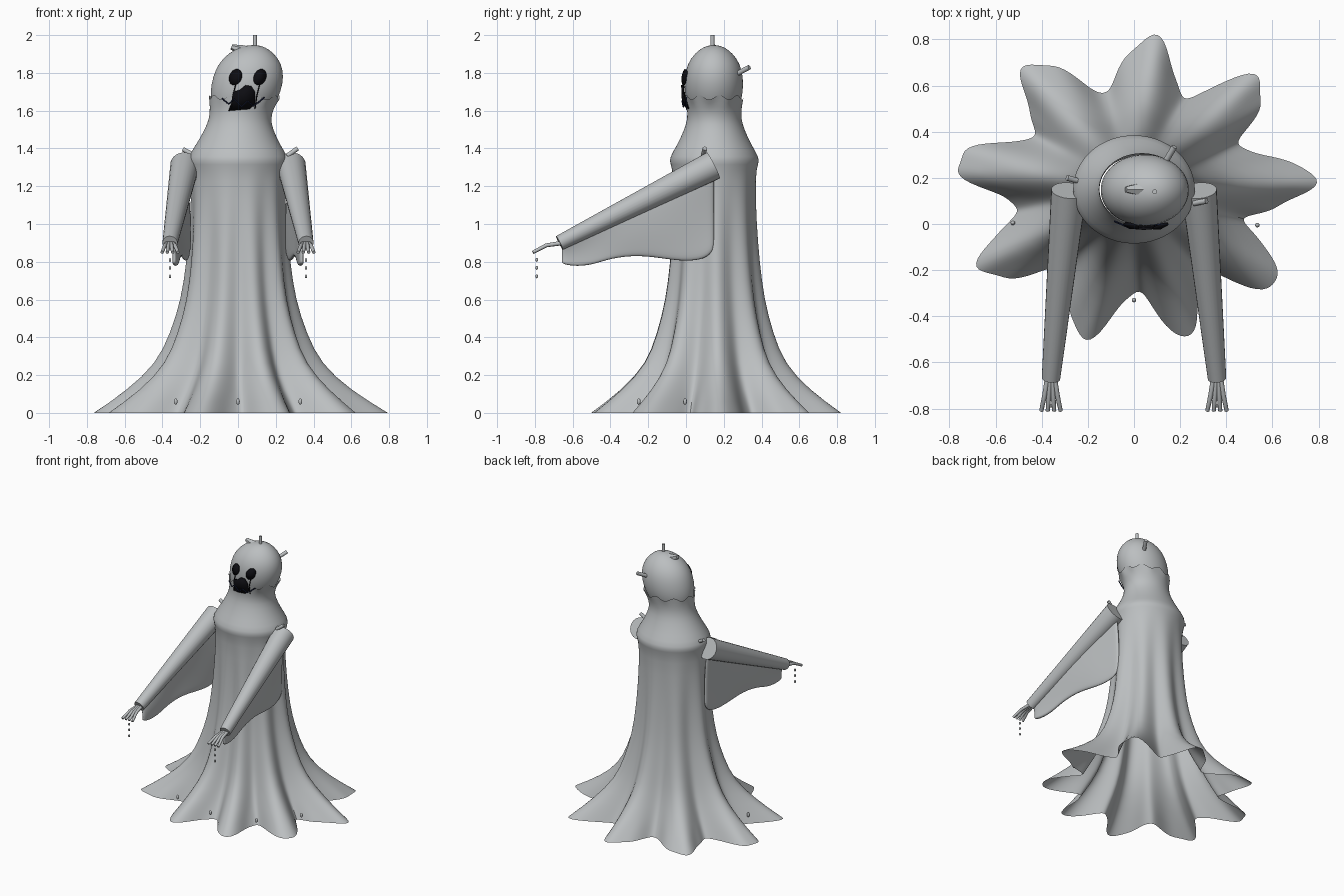
import bpy, bmesh, math
from mathutils import Vector

cube = bpy.data.objects.get("Cube")
if cube:
    bpy.data.objects.remove(cube)


def material(name, rgb):
    m = bpy.data.materials.new(name)
    m.use_nodes = True
    m.diffuse_color = (*rgb, 1)
    m.node_tree.nodes["Principled BSDF"].inputs["Base Color"].default_value = (*rgb, 1)
    return m


CLOTH = material("pale grey cloth", (0.5, 0.52, 0.53))
BLACK = material("black", (0.004, 0.004, 0.006))
BLUE = material("dark blue thread", (0.01, 0.015, 0.05))


def finish(name, bm, mat, subdivide=0, thickness=0):
    bmesh.ops.recalc_face_normals(bm, faces=bm.faces)
    me = bpy.data.meshes.new(name)
    bm.to_mesh(me)
    bm.free()
    me.materials.append(mat)
    me.shade_smooth()
    me.set_sharp_from_angle(angle=math.radians(45))
    ob = bpy.data.objects.new(name, me)
    bpy.context.collection.objects.link(ob)
    if thickness:
        mod = ob.modifiers.new("thickness", 'SOLIDIFY')
        mod.thickness = thickness
        mod.offset = 0
    if subdivide:
        mod = ob.modifiers.new("smooth", 'SUBSURF')
        mod.levels = mod.render_levels = subdivide
    return ob


def loft(name, rows, mat, closed=True, cap=False, **kw):
    """Skin a list of equally long point rows."""
    bm = bmesh.new()
    vs = [[bm.verts.new(p) for p in row] for row in rows]
    n = len(rows[0])
    for a, b in zip(vs, vs[1:]):
        for i in range(n if closed else n - 1):
            j = (i + 1) % n
            bm.faces.new((a[i], a[j], b[j], b[i]))
    if cap:
        bm.faces.new(vs[-1])
    return finish(name, bm, mat, **kw)


def cone(name, a, b, r1, r2, mat=CLOTH, sides=16):
    a, b = Vector(a), Vector(b)
    bm = bmesh.new()
    bmesh.ops.create_cone(bm, cap_ends=True, segments=sides, radius1=r1, radius2=r2, depth=(b - a).length)
    bm.transform((b - a).to_track_quat('Z', 'Y').to_matrix().to_4x4())
    bmesh.ops.translate(bm, verts=bm.verts, vec=(a + b) / 2)
    return finish(name, bm, mat)


def bead(name, at, r, stretch, mat=CLOTH):
    bm = bmesh.new()
    bmesh.ops.create_uvsphere(bm, u_segments=10, v_segments=8, radius=r)
    bmesh.ops.scale(bm, verts=bm.verts, vec=(1, 1, stretch))
    bmesh.ops.translate(bm, verts=bm.verts, vec=at)
    return finish(name, bm, mat)


def tube(name, pts, r, mat=CLOTH, taper=1.0):
    cu = bpy.data.curves.new(name, 'CURVE')
    cu.dimensions = '3D'
    cu.bevel_depth, cu.bevel_resolution, cu.use_fill_caps = r, 2, True
    sp = cu.splines.new('POLY')
    sp.points.add(len(pts) - 1)
    for i, (p, q) in enumerate(zip(sp.points, pts)):
        p.co = (*q, 1)
        p.radius = 1 + (taper - 1) * i / (len(pts) - 1)
    cu.materials.append(mat)
    ob = bpy.data.objects.new(name, cu)
    bpy.context.collection.objects.link(ob)


# Gown: nine folds that flare into a pointed hem
TIPS = [3.5, 46.6, 84, 125.5, 169.4, 212, 254.6, 287, 321.6, 363.5]


def fold(deg):
    deg = (deg - TIPS[0]) % 360 + TIPS[0]
    for a, b in zip(TIPS, TIPS[1:]):
        if deg <= b:
            return 0.5 + 0.5 * math.cos(2 * math.pi * (deg - a) / (b - a))
    return 1


# height, centre x, fold radius, valley radius, depth ratio
GOWN = [(0, 0, .785, .51, .85), (.12, 0, .60, .43, .85), (.26, 0, .44, .355, .85),
        (.42, 0, .365, .31, .86), (.6, 0, .305, .27, .87), (.8, 0, .277, .25, .87),
        (1.0, 0, .258, .243, .87), (1.26, 0, .245, .243, .88), (1.32, 0, .262, .262, .89),
        (1.35, 0, .268, .268, .89), (1.42, 0, .222, .222, .88), (1.5, .005, .18, .18, .88),
        (1.56, .01, .161, .161, .87), (1.62, .022, .17, .17, .85), (1.67, .034, .187, .187, .84)]
SEG = 144
rows = []
for k, (z, cx, outer, inner, depth) in enumerate(GOWN):
    row = []
    for i in range(SEG):
        deg = 360 * i / SEG
        a = math.radians(deg)
        r = inner + (outer - inner) * fold(deg)
        h = z
        if k == 0:
            r += 0.012 * math.sin(23 * a) + 0.01 * math.sin(31 * a + 1)
        if k == len(GOWN) - 1:
            h += 0.012 * math.sin(9 * a)
        row.append((cx + r * math.cos(a), .15 + r * depth * math.sin(a), h))
    rows.append(row)
loft("gown", rows, CLOTH, subdivide=1)

# Head: tilted egg
HEAD = [(1.55, .01, .12), (1.62, .022, .165), (1.7, .04, .188), (1.78, .055, .188),
        (1.85, .063, .167), (1.905, .07, .12), (1.938, .078, .065), (1.947, .08, .02)]
loft("head", [[(cx + r * math.cos(t * math.tau / 48), .147 + .83 * r * math.sin(t * math.tau / 48), z)
               for t in range(48)] for z, cx, r in HEAD], CLOTH, cap=True, subdivide=1)


def face_point(x, z, lift):
    """Point on the front of the head, lifted outward."""
    for (z0, c0, r0), (z1, c1, r1) in zip(HEAD, HEAD[1:]):
        if z0 <= z <= z1:
            t = (z - z0) / (z1 - z0)
            c, r = c0 + t * (c1 - c0), r0 + t * (r1 - r0)
            return (x, .147 - .83 * math.sqrt(max(r * r - (x - c) ** 2, 0)) - lift, z)


def face_patch(name, outline):
    bm = bmesh.new()
    n = len(outline)
    mid = bm.verts.new(face_point(sum(p[0] for p in outline) / n, sum(p[1] for p in outline) / n, .018))
    rim = [bm.verts.new(face_point(x, z, .012)) for x, z in outline]
    for i in range(n):
        bm.faces.new((mid, rim[i], rim[(i + 1) % n]))
    finish(name, bm, BLACK, thickness=.009)


# Face: eyes, mouth and loose threads
for side, ex in (("right", -.012), ("left", .115)):
    face_patch(side + "_eye", [(ex + .033 * math.cos(t * math.tau / 14) + .008 * math.sin(t * math.tau / 14),
                                1.777 + .042 * math.sin(t * math.tau / 14)) for t in range(14)])
    tube(side + "_eye_thread", [face_point(ex + d, z, .014) for d, z in
                                ((0, 1.74), (-.015, 1.68), (-.025, 1.61))], .003, BLACK)
face_patch("mouth", [(-.05, 1.6), (.0, 1.605), (.06, 1.61), (.09, 1.64), (.09, 1.7), (.07, 1.73),
                     (.04, 1.735), (.01, 1.71), (-.025, 1.7), (-.03, 1.65)])
tube("mouth_thread", [face_point(x, z, .024) for x, z in
                      ((-.085, 1.665), (-.05, 1.635), (-.02, 1.66), (.02, 1.62), (.05, 1.65),
                       (.08, 1.625), (.11, 1.645), (.14, 1.67))], .004, BLUE)

# Pegs and flap on the head
cone("crown_peg", (.09, .14, 1.92), (.09, .14, 2.0), .01, .01)
cone("back_peg", (.13, .26, 1.79), (.175, .335, 1.83), .013, .013)
cone("crown_flap", (.03, .15, 1.915), (-.035, .15, 1.938), .032, .014, sides=6)

# Arms, draped sleeves and hands
DRAPE = [(-.66, .79), (-.6, .775), (-.5, .78), (-.4, .818), (-.25, .835),
         (-.1, .812), (0, .8), (.1, .81), (.15, .86)]
for side, s in (("right", -1), ("left", 1)):
    shoulder, wrist = Vector((s * .282, .145, 1.31)), Vector((s * .36, -.67, .9))
    cone(side + "_arm", shoulder, wrist, .077, .04, sides=24)
    sheet = []
    for t in (0, .3, .6, .85, 1):
        row = []
        for y, low in DRAPE:
            p = shoulder.lerp(wrist, (.145 - y) / .815)
            bulge = .012 * math.sin(math.pi * t) * math.sin(8 * y)
            row.append((p.x - s * (.02 * t + bulge), y, p.z + t * (low - p.z)))
        sheet.append(row)
    loft(side + "_sleeve_drape", sheet, CLOTH, closed=False, subdivide=2, thickness=.025)
    for i in range(4):
        d = i - 1.5
        tube(f"{side}_finger_{i + 1}", [(s * .36 + d * .008, -.65, .9), (s * .36 + d * .018, -.74, .887),
                                        (s * .36 + d * .028, -.81, .85)], .012, taper=.75)
    for z in (.81, .768, .723):
        bead(f"{side}_hand_drip", (s * .36, -.79, z), .007, 1.5)

# Shoulder pegs
cone("right_shoulder_peg", (-.235, .185, 1.365), (-.29, .2, 1.395), .012, .012)
cone("left_shoulder_peg", (.26, .09, 1.36), (.315, .1, 1.4), .012, .012)

# Beads around the front hem
for i, (x, y) in enumerate(((0, -.33), (.33, -.25), (-.33, -.25), (.535, -.005), (-.525, .005))):
    bead(f"hem_bead_{i + 1}", (x, y, .06), .01, 1.7)
